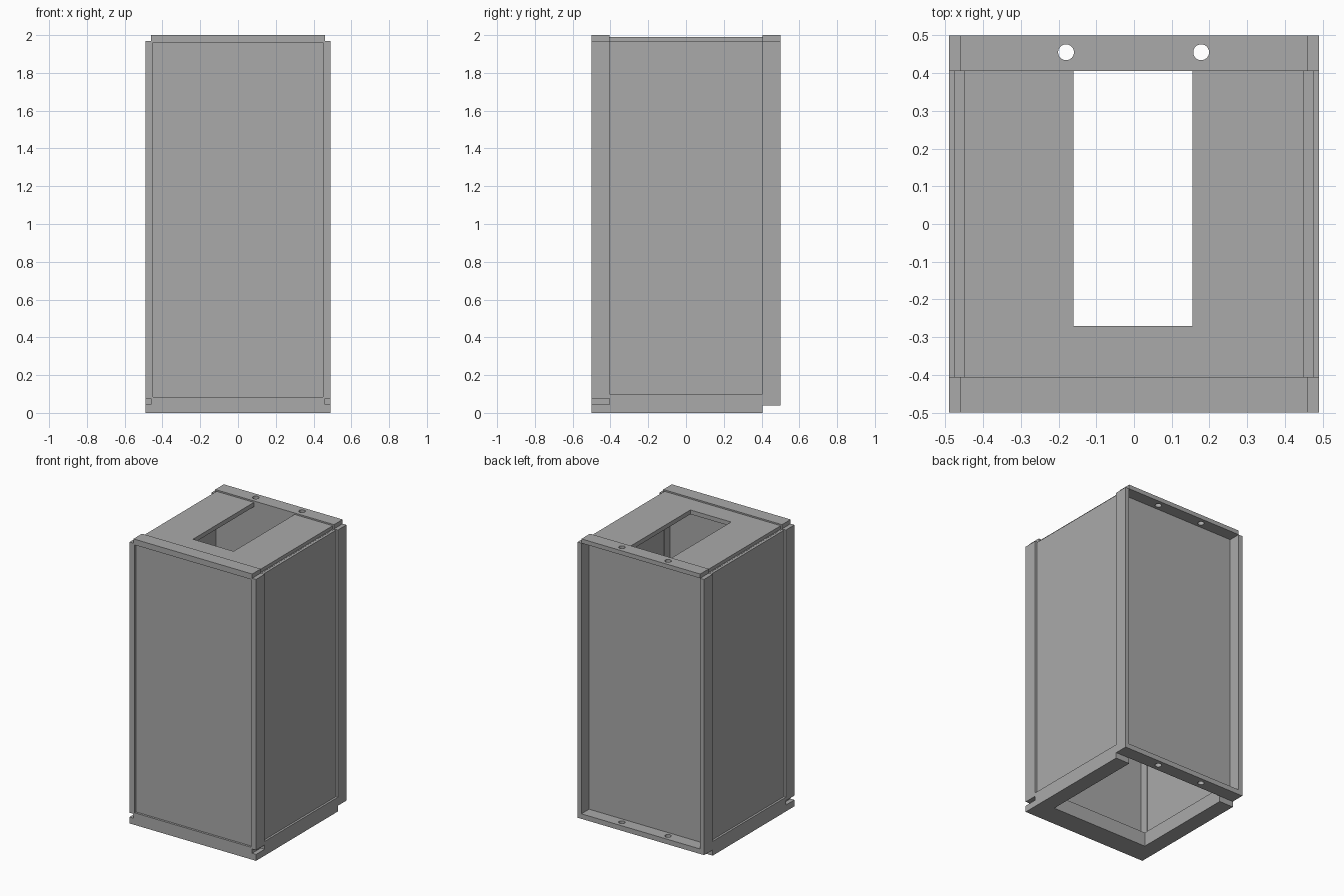
import bpy
import bmesh
from mathutils import Vector

cube = bpy.data.objects.get("Cube")
if cube:
    bpy.data.objects.remove(cube, do_unlink=True)

grey = bpy.data.materials.new("sheet_metal_grey")
grey.use_nodes = True
tone = (0.4, 0.4, 0.4, 1)
grey.diffuse_color = tone
grey.node_tree.nodes["Principled BSDF"].inputs["Base Color"].default_value = tone


def box(name, x, y, z):
    """Axis-aligned box from three (low, high) ranges."""
    bm = bmesh.new()
    bmesh.ops.create_cube(bm, size=1)
    for v in bm.verts:
        v.co = Vector([r[0] if c < 0 else r[1] for c, r in zip(v.co, (x, y, z))])
    mesh = bpy.data.meshes.new(name)
    bm.to_mesh(mesh)
    bm.free()
    mesh.materials.append(grey)
    obj = bpy.data.objects.new(name, mesh)
    bpy.context.collection.objects.link(obj)
    return obj


def side_pair(name, x, y, z):
    """Matching boxes on the left (+x) and right (-x)."""
    box("left_" + name, x, y, z)
    box("right_" + name, (-x[1], -x[0]), y, z)


def drill(obj, centres, radius):
    """Cut vertical round holes through a plate."""
    for cx, cy in centres:
        bpy.ops.mesh.primitive_cylinder_add(vertices=32, radius=radius, depth=6,
                                            location=(cx, cy, 0))
        cutter = bpy.context.object
        cutter.hide_render = True
        mod = obj.modifiers.new("hole", "BOOLEAN")
        mod.operation = "DIFFERENCE"
        mod.solver = "EXACT"
        mod.object = cutter
        bpy.context.view_layer.objects.active = obj
        bpy.ops.object.modifier_apply(modifier=mod.name)
        bpy.data.objects.remove(cutter, do_unlink=True)


W, D, IN = 0.49, 0.5, 0.405      # half width, half depth, inner line of the posts
CAP = 0.46                       # half width of the caps
FRONT, BACK = (-D, -IN), (IN, D)

# Corner posts
side_pair("front_post", (0.45, W), FRONT, (0.075, 1.97))
side_pair("back_post", (CAP, W), BACK, (0.04, 1.97))

# Panels
box("front_panel", (-CAP, CAP), (-0.485, -0.465), (0.08, 1.965))
box("back_panel", (-CAP, CAP), (IN, 0.415), (0.04, 1.975))
side_pair("side_panel", (0.455, 0.475), (-IN, IN), (0.09, 1.965))

# Base: a U-shaped frame, open at the back
side_pair("base_rail", (0.38, W), (-IN, IN), (0, 0.1))
box("base_front_foot", (-W, W), FRONT, (0, 0.045))
box("base_front_rail", (-CAP, CAP), FRONT, (0.045, 0.085))
box("base_front_inner", (-0.38, 0.38), (-IN, -0.345), (0, 0.1))

# Top: two caps and a plate with a slot open to the back
box("front_cap", (-CAP, CAP), FRONT, (1.96, 2))
back_cap = box("back_cap", (-CAP, CAP), BACK, (1.97, 2))
box("top_front", (-0.45, 0.45), (-IN, -0.27), (1.96, 1.99))
box("top_left", (0.155, 0.45), (-0.27, IN), (1.96, 1.99))
box("top_right", (-0.45, -0.16), (-0.27, IN), (1.96, 1.99))
side_pair("top_edge", (0.44, 0.457), (-IN, IN), (1.93, 1.966))

# Lower back flange, drilled in line with the back cap
back_flange = box("back_flange", (-CAP, CAP), BACK, (0.04, 0.075))
for plate in (back_cap, back_flange):
    drill(plate, [(-0.18, 0.455), (0.178, 0.455)], 0.021)
